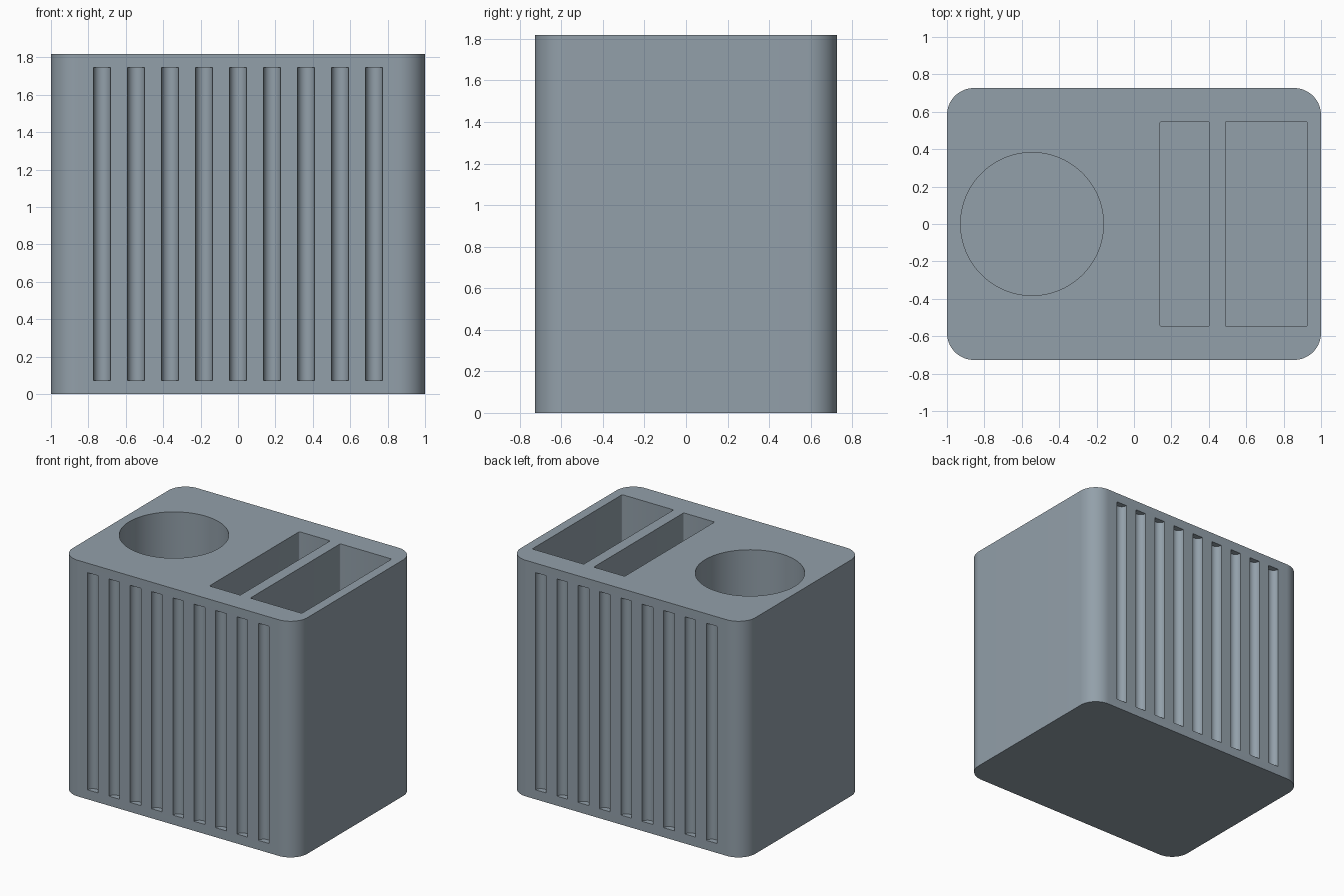
import bpy, bmesh
from math import pi, cos, sin, radians

cube = bpy.data.objects.get("Cube")
if cube:
    bpy.data.objects.remove(cube, do_unlink=True)

W, D, H = 1.0, 0.727, 1.818      # half width, half depth, height
FLOOR = 0.073                    # thickness under the pockets

mat = bpy.data.materials.new("slate grey")
mat.use_nodes = True
colour = (0.29, 0.35, 0.40, 1)
mat.diffuse_color = colour
mat.node_tree.nodes["Principled BSDF"].inputs["Base Color"].default_value = colour


def prism(name, outline, z0, z1):
    """Extrude a closed outline from z0 up to z1."""
    bm = bmesh.new()
    face = bm.faces.new([bm.verts.new((x, y, z0)) for x, y in outline])
    up = bmesh.ops.extrude_face_region(bm, geom=[face])["geom"]
    bmesh.ops.translate(bm, vec=(0, 0, z1 - z0),
                        verts=[v for v in up if isinstance(v, bmesh.types.BMVert)])
    bmesh.ops.recalc_face_normals(bm, faces=bm.faces)
    mesh = bpy.data.meshes.new(name)
    bm.to_mesh(mesh)
    bm.free()
    mesh.materials.append(mat)
    obj = bpy.data.objects.new(name, mesh)
    bpy.context.collection.objects.link(obj)
    return obj


def rounded_rect(x0, x1, y0, y1, r, steps):
    corners = [(x1 - r, y1 - r), (x0 + r, y1 - r), (x0 + r, y0 + r), (x1 - r, y0 + r)]
    return [(cx + r * cos((q + s / steps) * pi / 2), cy + r * sin((q + s / steps) * pi / 2))
            for q, (cx, cy) in enumerate(corners) for s in range(steps + 1)]


def circle(cx, cy, r, n):
    return [(cx + r * cos(2 * pi * i / n), cy + r * sin(2 * pi * i / n)) for i in range(n)]


# Main block with rounded upright corners
body = prism("organizer_body", rounded_rect(-W, W, -D, D, 0.145, 16), 0, H)

# Round cup pocket and two rectangular pockets
cutters = [prism("cup_cutter", circle(-0.545, 0, 0.382, 96), FLOOR, H + 0.1)]
for x0, x1 in ((0.139, 0.403), (0.488, 0.927)):
    cutters.append(prism("slot_cutter", rounded_rect(x0, x1, -0.547, 0.547, 0.009, 4),
                         FLOOR, H + 0.1))

# Half-round grooves on front and back
for side in (-1, 1):
    for i in range(-4, 5):
        cutters.append(prism("groove_cutter", circle(i * 0.1818, side * D, 0.0455, 32),
                             FLOOR, H - FLOOR))

for c in cutters:
    c.hide_render = True
    mod = body.modifiers.new("cut", "BOOLEAN")
    mod.operation = "DIFFERENCE"
    mod.solver = "EXACT"
    mod.object = c

# Bake the cuts and discard the cutters
bpy.context.view_layer.update()
evaluated = body.evaluated_get(bpy.context.evaluated_depsgraph_get())
result = bpy.data.meshes.new_from_object(evaluated)
body.modifiers.clear()
body.data = result
for c in cutters:
    bpy.data.objects.remove(c, do_unlink=True)

# Smooth walls, crisp rims
bpy.ops.object.select_all(action="DESELECT")
body.select_set(True)
bpy.context.view_layer.objects.active = body
bpy.ops.object.shade_smooth_by_angle(angle=radians(30))
